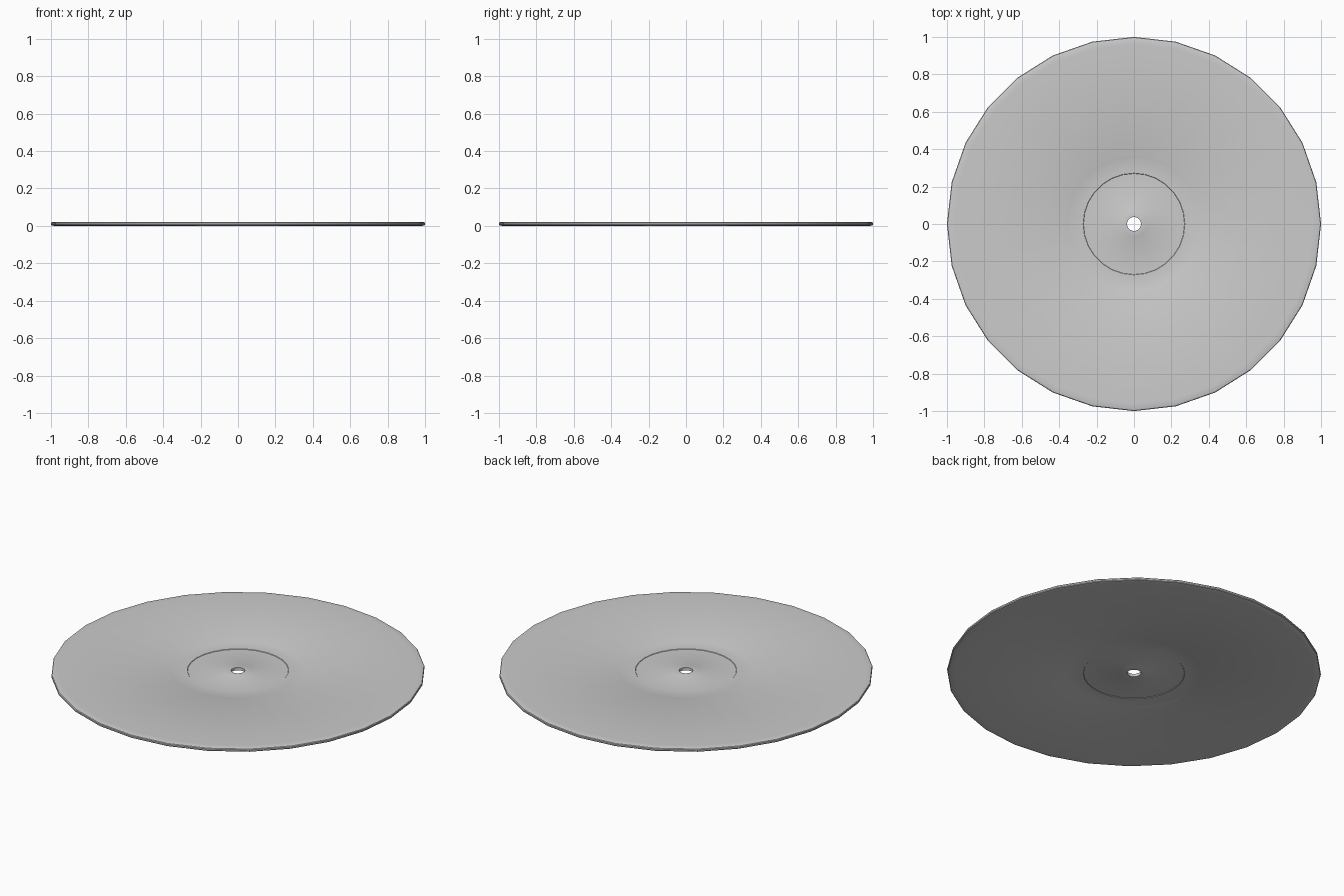
import bpy, math

if "Cube" in bpy.data.objects:
    bpy.data.objects.remove(bpy.data.objects["Cube"])

SIDES = 28
MID = 0.011  # half of the disc thickness


def lathe(name, profile, closed):
    """Revolve (radius, z) points around the z axis."""
    verts, faces, n = [], [], len(profile)
    for i in range(SIDES):
        a = 2 * math.pi * i / SIDES
        verts += [(r * math.cos(a), r * math.sin(a), z) for r, z in profile]
    for i in range(SIDES):
        j = (i + 1) % SIDES
        for k in range(n if closed else n - 1):
            m = (k + 1) % n
            faces.append((i * n + k, j * n + k, j * n + m, i * n + m))
    mesh = bpy.data.meshes.new(name)
    mesh.from_pydata(verts, [], faces)
    mesh.update()
    ob = bpy.data.objects.new(name, mesh)
    bpy.context.collection.objects.link(ob)
    bpy.ops.object.select_all(action='DESELECT')
    ob.select_set(True)
    bpy.context.view_layer.objects.active = ob
    bpy.ops.object.shade_smooth_by_angle(angle=math.radians(25))
    return ob


def both_sides(half):
    """Mirror the lower half profile; half heights are measured from the middle."""
    lower = [(r, MID - h) for r, h in half]
    upper = [(r, MID + h) for r, h in reversed(half)]
    return lower + upper


# Grooved disc: recess wall, run-out, groove area, raised rim
disc = [(0.27, 0.007), (0.272, 0.0095), (0.365, 0.0095), (0.367, 0.0102),
        (0.91, 0.0102), (0.96, 0.011), (0.985, 0.011), (0.997, 0.008), (1.0, 0.004)]
lathe("record_disc", both_sides(disc), False)

# Recessed centre label with raised collar and spindle hole
label = [(0.27, 0.007), (0.074, 0.007), (0.07, 0.0085), (0.037, 0.0085)]
hub = lathe("centre_label", list(reversed(both_sides(label))), False)
hub.data.flip_normals()
